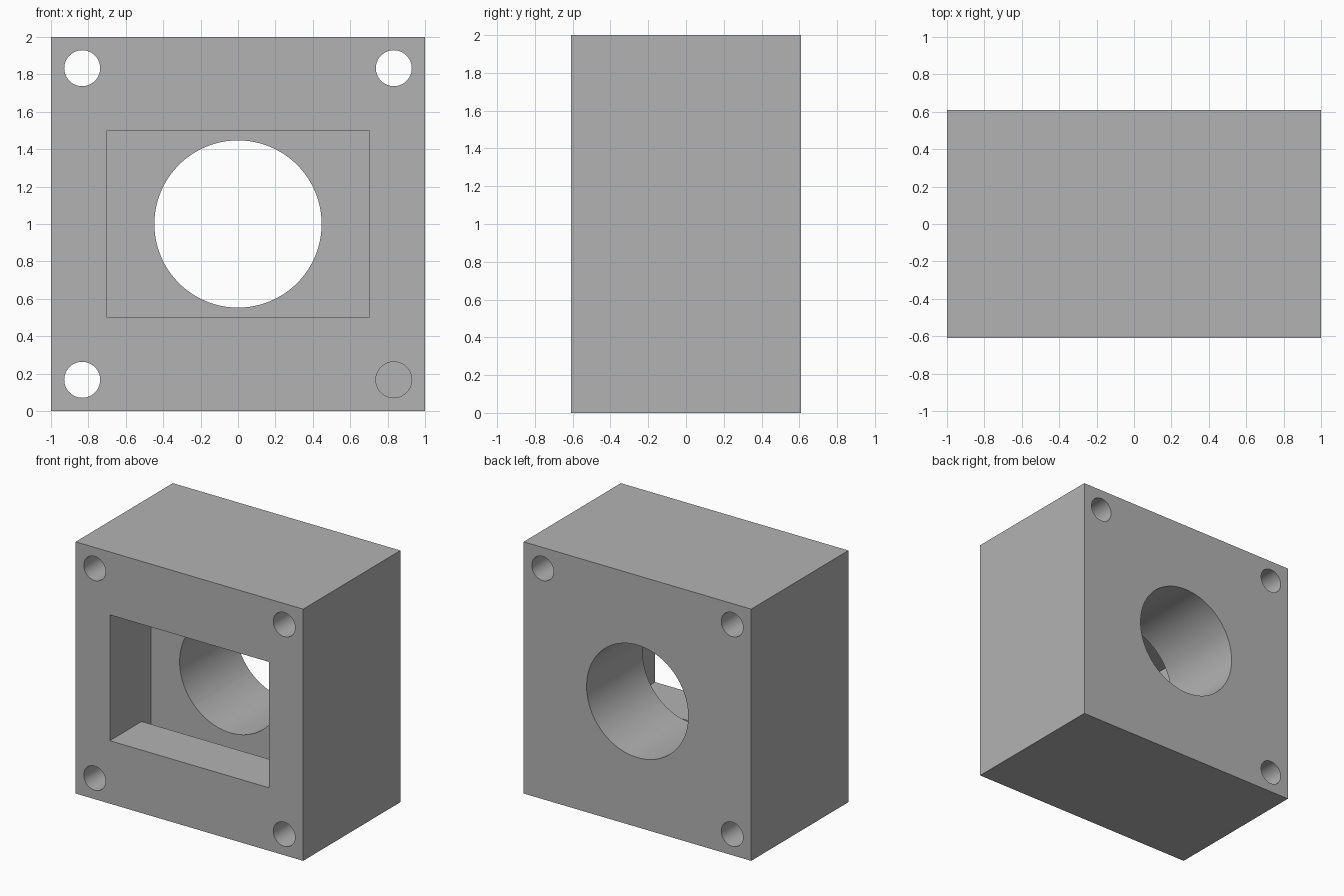
import bpy
import math

if "Cube" in bpy.data.objects:
    bpy.data.objects.remove(bpy.data.objects["Cube"], do_unlink=True)

WIDTH, DEPTH, HEIGHT = 2.0, 1.22, 2.0
FRONT, BACK, MID = -DEPTH / 2, DEPTH / 2, HEIGHT / 2
POCKET_BACK = FRONT + 0.515   # wall behind the window
GROOVE_FRONT = FRONT + 0.40   # start of the taller plate groove
OVER = 0.1                    # cutters overshoot the outer faces

grey = bpy.data.materials.new("plain grey")
grey.use_nodes = True
grey.diffuse_color = (0.45, 0.45, 0.45, 1)
grey.node_tree.nodes["Principled BSDF"].inputs["Base Color"].default_value = grey.diffuse_color


def block(name, width, height, y0, y1):
    """Box centred on the hole axis, running from y0 to y1."""
    bpy.ops.mesh.primitive_cube_add(size=1, location=(0, (y0 + y1) / 2, MID))
    obj = bpy.context.object
    obj.name = name
    obj.scale = (width, y1 - y0, height)
    bpy.ops.object.transform_apply(location=True, rotation=True, scale=True)
    obj.data.materials.append(grey)
    return obj


def bore(name, x, z, radius, y0, y1, sides):
    """Cylinder along y."""
    bpy.ops.mesh.primitive_cylinder_add(
        vertices=sides, radius=radius, depth=y1 - y0,
        location=(x, (y0 + y1) / 2, z), rotation=(math.pi / 2, 0, 0))
    obj = bpy.context.object
    obj.name = name
    obj.data.materials.append(grey)
    return obj


housing = block("housing", WIDTH, HEIGHT, FRONT, BACK)

# Front window, inner plate groove and round rear opening
cutters = [
    block("window_cutter", 1.4, 1.0, FRONT - OVER, POCKET_BACK),
    block("groove_cutter", 1.4, 1.4, GROOVE_FRONT, POCKET_BACK),
    bore("opening_cutter", 0, MID, 0.447, POCKET_BACK - 0.05, BACK + OVER, 96),
]

# Corner screw holes, all the way through
for sx in (-1, 1):
    for sz in (-1, 1):
        cutters.append(bore("screw_hole_cutter", sx * 0.833, MID + sz * 0.833,
                            0.096, FRONT - OVER, BACK + OVER, 48))

# Cut each shape, then discard the cutter
for cutter in cutters:
    cutter.hide_render = True
    bpy.ops.object.select_all(action="DESELECT")
    housing.select_set(True)
    bpy.context.view_layer.objects.active = housing
    mod = housing.modifiers.new("cut", "BOOLEAN")
    mod.operation = "DIFFERENCE"
    mod.solver = "EXACT"
    mod.object = cutter
    bpy.ops.object.modifier_apply(modifier=mod.name)
    bpy.data.objects.remove(cutter, do_unlink=True)

bpy.ops.object.shade_smooth_by_angle(angle=math.radians(30))
